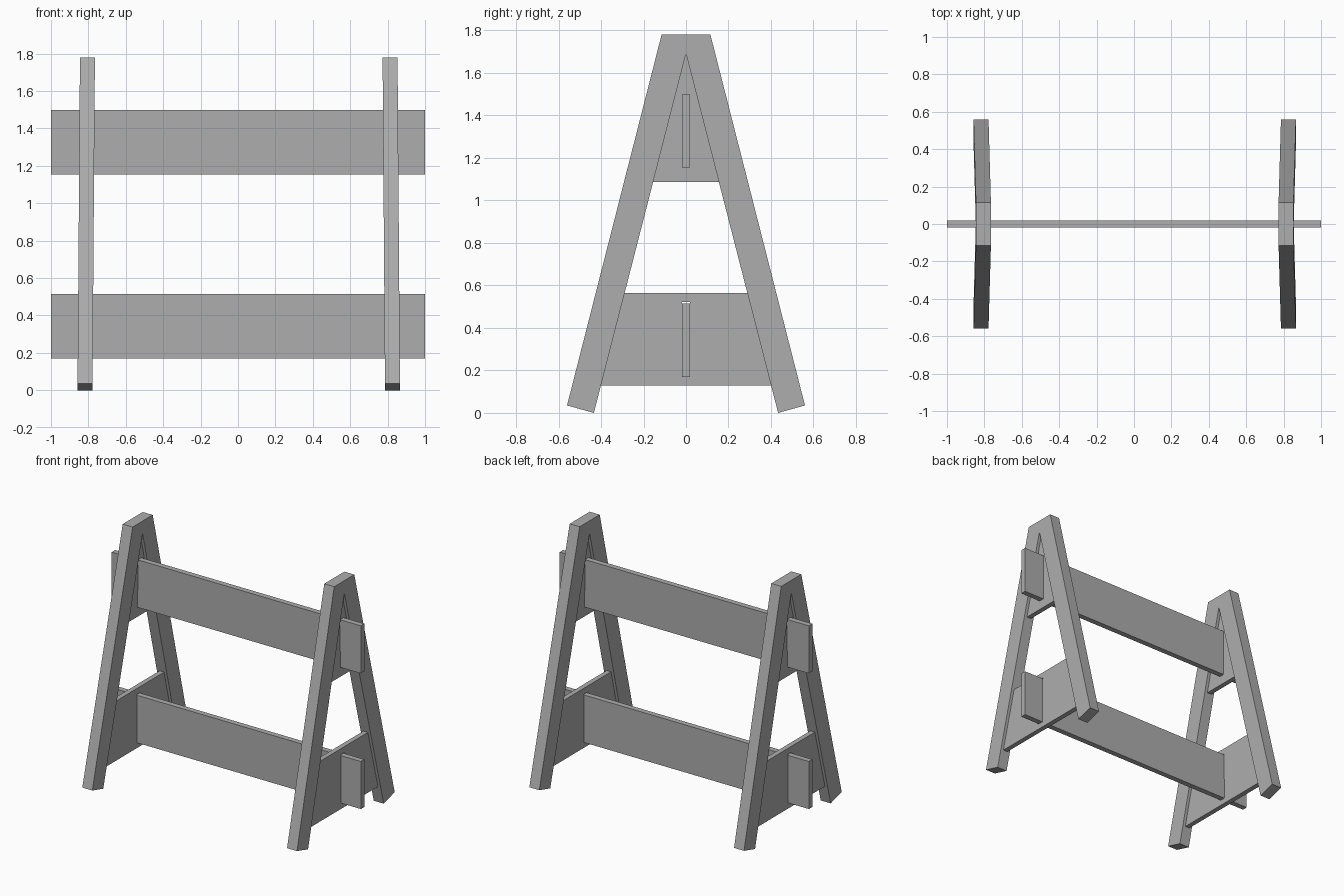
import bpy
import bmesh

old_cube = bpy.data.objects.get("Cube")
if old_cube:
    bpy.data.objects.remove(old_cube, do_unlink=True)

GREY = (0.42, 0.42, 0.42, 1.0)
grey = bpy.data.materials.new("plain_grey")
grey.use_nodes = True
grey.diffuse_color = GREY
grey.node_tree.nodes["Principled BSDF"].inputs["Base Color"].default_value = GREY

TOP = 1.78           # height of the frames
LEG_WIDTH = 0.08     # frame thickness along x
PLATE_WIDTH = 0.036  # thickness of the gussets
BOARD_WIDTH = 0.04   # thickness of the long boards
APEX = 1.69          # where the inner edges of the legs meet
SLOPE = 0.2565       # sideways spread of the legs per unit height
OFFSET = 0.004       # both frames sit slightly toward the left


def frame_x(z):
    """Centre line of a frame, leaning slightly outward toward the floor."""
    return 0.822 - 0.013 * z / TOP


def inner_y(z):
    return (APEX - z) * SLOPE


def finish(name, bm):
    bmesh.ops.recalc_face_normals(bm, faces=bm.faces)
    mesh = bpy.data.meshes.new(name)
    bm.to_mesh(mesh)
    bm.free()
    mesh.materials.append(grey)
    obj = bpy.data.objects.new(name, mesh)
    bpy.context.collection.objects.link(obj)
    return obj


def leaning_panel(name, profile, width, side):
    """Extrude a (y, z) profile along x and lean it with its frame."""
    bm = bmesh.new()
    face = bm.faces.new([bm.verts.new((-width / 2, y, z)) for y, z in profile])
    extruded = bmesh.ops.extrude_face_region(bm, geom=[face])
    for item in extruded["geom"]:
        if isinstance(item, bmesh.types.BMVert):
            item.co.x += width
    for vert in bm.verts:
        vert.co.x = side * (vert.co.x + frame_x(vert.co.z)) + OFFSET
    return finish(name, bm)


def box(name, size, centre):
    bm = bmesh.new()
    bmesh.ops.create_cube(bm, size=1)
    bmesh.ops.scale(bm, vec=size, verts=bm.verts)
    bmesh.ops.translate(bm, vec=centre, verts=bm.verts)
    return finish(name, bm)


def cut_slot(panel, low, high):
    """Open a slot in a gusset for the board that passes through it."""
    cutter = box(panel.name + "_slot_cutter",
                 (3, BOARD_WIDTH, high - low), (0, 0, (low + high) / 2))
    cutter.hide_render = True
    cutter.hide_viewport = True
    cutter.display_type = 'WIRE'
    modifier = panel.modifiers.new("slot", 'BOOLEAN')
    modifier.operation = 'DIFFERENCE'
    modifier.solver = 'EXACT'
    modifier.object = cutter


# A-shaped leg pair: right half mirrored into a full outline
half = [(0.115, TOP), (0.56, 0.035), (inner_y(0), 0.0)]
a_outline = half + [(0, APEX)] + [(-y, z) for y, z in reversed(half)]

# Gussets between the legs: a triangle above, a trapezoid below
upper_low = 1.086
upper_outline = [(-inner_y(upper_low), upper_low),
                 (inner_y(upper_low), upper_low), (0, APEX)]
lower_low, lower_high = 0.13, 0.565
lower_outline = [(-inner_y(lower_low), lower_low), (inner_y(lower_low), lower_low),
                 (inner_y(lower_high), lower_high), (-inner_y(lower_high), lower_high)]

for label, side in (("left", 1), ("right", -1)):
    leaning_panel(label + "_legs", a_outline, LEG_WIDTH, side)
    leaning_panel(label + "_upper_gusset", upper_outline, PLATE_WIDTH, side)
    lower = leaning_panel(label + "_lower_gusset", lower_outline, PLATE_WIDTH, side)
    cut_slot(lower, 0.17, 0.522)

# Two long boards passing through the frames
for name, low in (("upper_board", 1.154), ("lower_board", 0.17)):
    box(name, (2, BOARD_WIDTH, 0.345), (0, 0, low + 0.1725))
